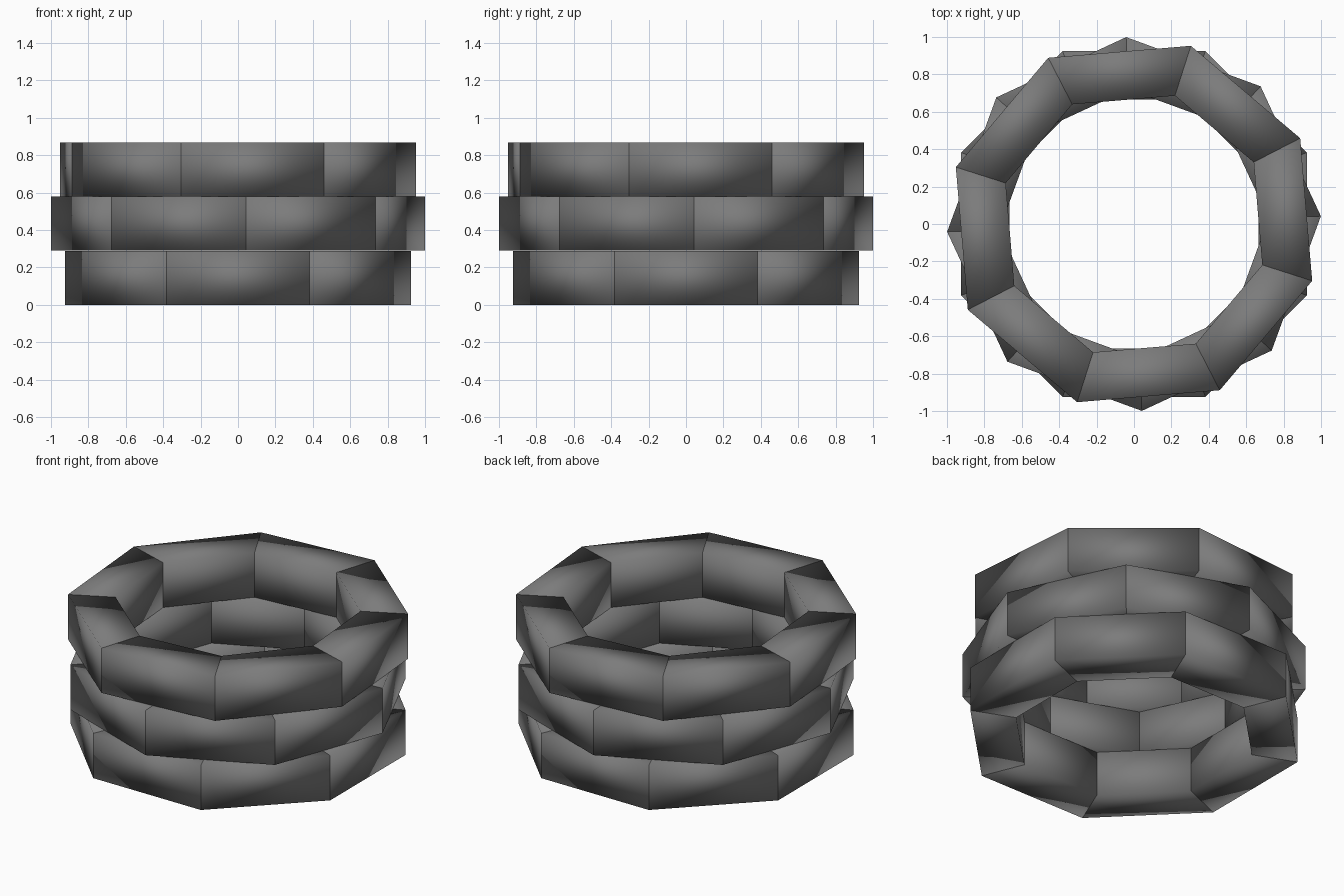
import bpy, bmesh, math

if "Cube" in bpy.data.objects:
    bpy.data.objects.remove(bpy.data.objects["Cube"])

SIDES = 8
R_OUT, R_IN = 1.0, 0.72
H = 0.29
START, TWIST = 22.5, 24.9   # degrees: first layer angle, turn per layer

stone = bpy.data.materials.new("dark grey stone")
stone.diffuse_color = (0.2, 0.2, 0.2, 1)
stone.use_nodes = True
stone.node_tree.nodes["Principled BSDF"].inputs["Base Color"].default_value = stone.diffuse_color


def add_block(bm, a0, a1, z0, z1):
    """One wedge-shaped block with mitred ends."""
    ends = []
    for a in (a0, a1):
        ends.append([bm.verts.new((r * math.cos(a), r * math.sin(a), z))
                     for r, z in ((R_IN, z0), (R_OUT, z0), (R_OUT, z1), (R_IN, z1))])
    p, q = ends
    bm.faces.new(p)
    bm.faces.new(q[::-1])
    for i in range(4):
        j = (i + 1) % 4
        bm.faces.new((p[j], p[i], q[i], q[j]))


# Three stacked octagonal courses, each turned against the one below
for layer, name in enumerate(("bottom_ring", "middle_ring", "top_ring")):
    bm = bmesh.new()
    turn = math.radians(START + TWIST * layer)
    step = 2 * math.pi / SIDES
    for k in range(SIDES):
        add_block(bm, turn + k * step, turn + (k + 1) * step,
                  layer * H, (layer + 1) * H - 0.002)
    bmesh.ops.recalc_face_normals(bm, faces=bm.faces)
    for f in bm.faces:
        f.smooth = True      # blocks are softly shaded, with hard joints
    me = bpy.data.meshes.new(name)
    bm.to_mesh(me)
    bm.free()
    me.materials.append(stone)
    bpy.context.collection.objects.link(bpy.data.objects.new(name, me))
